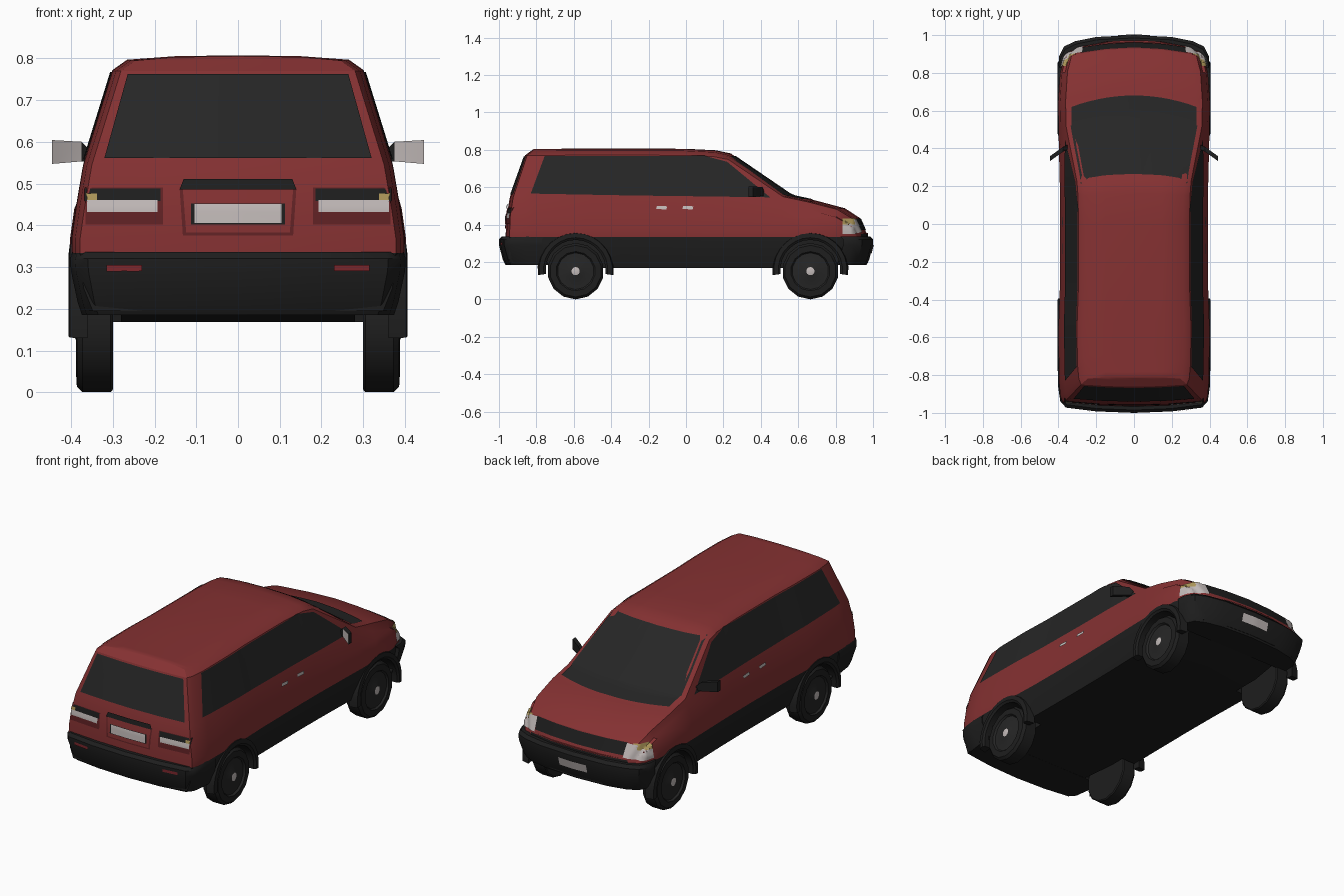
import bpy, bmesh, math
from mathutils import Vector, Matrix
from mathutils.bvhtree import BVHTree

if "Cube" in bpy.data.objects:
    bpy.data.objects.remove(bpy.data.objects["Cube"])


def material(name, r, g, b):
    m = bpy.data.materials.new(name)
    m.diffuse_color = (r, g, b, 1)
    m.use_nodes = True
    m.node_tree.nodes["Principled BSDF"].inputs["Base Color"].default_value = m.diffuse_color
    return m


RED = material("body red", .235, .031, .032)
DARK = material("dark red", .12, .016, .018)
BLACK = material("trim black", .013, .013, .013)
GLASS = material("window grey", .019, .019, .019)
SILVER = material("silver", .55, .50, .49)
AMBER = material("amber", .42, .31, .10)
LAMP = material("reflector red", .2, .02, .025)


def finish(name, bm, mats, angle=35):
    me = bpy.data.meshes.new(name)
    bm.to_mesh(me)
    ob = bpy.data.objects.new(name, me)
    bpy.context.collection.objects.link(ob)
    for m in mats:
        me.materials.append(m)
    if angle:
        smooth(ob, angle)
    return ob


def smooth(ob, angle):
    bpy.ops.object.select_all(action='DESELECT')
    ob.select_set(True)
    bpy.context.view_layer.objects.active = ob
    bpy.ops.object.shade_smooth_by_angle(angle=math.radians(angle))


def loft(bm, rings):
    rows = [[bm.verts.new(p) for p in r] for r in rings]
    n = len(rows[0])
    for a, b in zip(rows, rows[1:]):
        for i in range(n):
            bm.faces.new((a[i], a[(i + 1) % n], b[(i + 1) % n], b[i]))
    return rows


def lerp(table, t):
    for (a, u), (b, v) in zip(table, table[1:]):
        if t <= b:
            return u + (v - u) * max(0, (t - a) / (b - a))
    return table[-1][1]


# ---- body shell: cross-sections along the length ----
REAR = [(.15, -.965), (.33, -.965), (.5, -.957), (.56, -.937), (.765, -.868), (.807, -.81)]
BOW = [(-.3, 0), (.2, .02), (.57, .06), (.97, .05)]


def section(y, w, zt, rear=None, sx=1):
    zb = .168 if -.65 < y < .75 else .195
    zs = min(.545, zt - .045)
    x1 = w - .028
    zr = zs + (zt - zs) * .865
    rx = x1 - (zr - zs) * .31
    half = [(0, zb), (w - .03, zb), (w - .008, .25), (w, .333), (w, .37), (w - .01, .44),
            (x1, zs), (rx, zr), (rx - .035, zs + (zt - zs) * .96), (.15, zt - .002), (0, zt)]
    pts = []
    for x, z in half + [(-x, z) for x, z in half[-2:0:-1]]:
        z = min(z, zs) if abs(x) > x1 + .001 else z
        x *= sx
        q = (x / .39) ** 2
        yy = y - lerp(BOW, y) * q if rear is None else lerp(REAR, z) + rear + .022 * q
        pts.append((x, yy, z))
    return pts


stations = [(.965, .335, .355), (.93, .37, .435), (.85, .392, .487), (.7, .402, .527),
            (.57, .4, .555), (.24, .393, .78), (.16, .392, .797), (0, .391, .805),
            (-.35, .393, .807), (-.52, .399, .807)]
rings = [section(.972, .335, .355, sx=s) for s in (0, .5)]
rings += [section(*s) for s in stations]
rings += [section(-.9, w, .805, rear=d) for d, w in ((.12, .398), (.03, .39), (0, .378))]
rings += [section(-.9, .378, .805, rear=0, sx=s) for s in (.5, 0)]
body_bm = bmesh.new()
loft(body_bm, rings)
bmesh.ops.remove_doubles(body_bm, verts=body_bm.verts, dist=.0004)
bmesh.ops.recalc_face_normals(body_bm, faces=body_bm.faces)
for f in body_bm.faces:
    f.material_index = 0 if f.calc_center_median().z < .334 else 1
body = finish("body", body_bm, [BLACK, RED], 0)

# ---- bumpers: plan outline stacked in layers ----
targets = [body_bm]


def bumper(name, plan, s):
    bm = bmesh.new()
    outline = plan + [(-x, y) for x, y in plan[::-1] if x > 0]
    rings = []
    for z, k, dy in ((.185, .93, .035), (.215, .955, .02), (.29, .995, 0), (.32, 1, 0), (.336, .985, .015)):
        rings.append([(x * k, (y - dy) * s, z) for x, y in outline])
    rows = loft(bm, rings)
    bm.faces.new(rows[0])
    bm.faces.new(rows[-1])
    bmesh.ops.recalc_face_normals(bm, faces=bm.faces)
    targets.append(bm)
    return finish(name, bm, [BLACK])


bumper("front_bumper", [(0, 1), (.2, .99), (.31, .968), (.37, .94), (.396, .89), (.4, .84)], 1)
bumper("rear_bumper", [(0, 1), (.2, .992), (.36, .972), (.39, .94), (.402, .86), (.402, .77)], -1)

trees = [BVHTree.FromBMesh(b) for b in targets]


# ---- panels draped on the shell: corners given in the two axes across the ray ----
def panel(name, axis, side, corners, mat, off=.004, bow=0, n=10, m=5):
    a, b = [i for i in range(3) if i != axis]
    d = Vector((0, 0, 0))
    d[axis] = -side
    c = [Vector(p) for p in corners]
    bm = bmesh.new()
    grid = []
    for j in range(m + 1):
        row = []
        for i in range(n + 1):
            u, v = i / n, j / m
            p = (c[0].lerp(c[1], u)).lerp(c[3].lerp(c[2], u), v)
            o = Vector((0, 0, 0))
            o[a], o[b], o[axis] = p.x, p.y - bow * (p.x / .33) ** 2, 3 * side
            hits = [h for h in (t.ray_cast(o, d) for t in trees) if h[0]]
            if not hits:
                row.append(None)
                continue
            h = min(hits, key=lambda k: k[3])
            row.append(bm.verts.new(h[0] + (h[1] - d).normalized() * off))
        grid.append(row)
    for j in range(m):
        for i in range(n):
            q = (grid[j][i], grid[j][i + 1], grid[j + 1][i + 1], grid[j + 1][i])
            if all(q):
                f = bm.faces.new(q)
                f.normal_update()
                if f.normal.dot(d) > 0:
                    f.normal_flip()
    return finish(name, bm, [mat])


def rect(x0, x1, z0, z1):
    return [(x0, z0), (x1, z0), (x1, z1), (x0, z1)]


# windscreen, cowl, rear window
panel("windscreen", 1, 1, [(-.335, .557), (.335, .557), (.28, .765), (-.28, .765)], GLASS, n=14, m=8)
panel("cowl", 2, 1, rect(-.33, .33, .56, .68), GLASS, bow=.06, n=14)
panel("rear_window", 1, -1, [(-.32, .56), (.32, .56), (.264, .762), (-.264, .762)], GLASS, n=12, m=8)
# tailgate plate recess, handle and number plate
panel("plate_frame", 1, -1, [(-.132, .375), (.132, .375), (.14, .49), (-.14, .49)], DARK, .003)
panel("plate_recess", 1, -1, [(-.124, .382), (.124, .382), (.132, .485), (-.132, .485)], RED, .0045)
panel("plate_backing", 1, -1, rect(-.112, .112, .402, .452), BLACK, .006)
panel("rear_plate", 1, -1, rect(-.104, .104, .405, .45), SILVER, .0075)
panel("tailgate_handle", 1, -1, [(-.14, .485), (.14, .485), (.13, .51), (-.13, .51)], BLACK, .009)
# front grille and plate
panel("grille", 1, 1, [(-.27, .37), (.27, .37), (.28, .432), (-.28, .432)], BLACK, n=14)
panel("front_plate", 1, 1, rect(-.085, .085, .245, .29), SILVER)

for s, tag in ((1, "right"), (-1, "left")):
    def mx(pts):
        return [(s * x, z) for x, z in pts]
    # side windows
    panel("side_window_rear_" + tag, 0, s, [(-.83, .565), (-.3, .555), (-.3, .767), (-.755, .767)], GLASS)
    panel("side_window_middle_" + tag, 0, s, [(-.3, .555), (.1, .55), (.1, .767), (-.3, .767)], GLASS)
    panel("side_window_front_" + tag, 0, s, [(.1, .55), (.45, .545), (.22, .735), (.1, .767)], GLASS)
    for y in (-.13, .01):
        panel("door_handle_" + tag, 0, s, [(y - .03, .483), (y + .025, .48), (y + .03, .497), (y - .025, .5)],
              SILVER, .006, n=4, m=2)
    # tail lamps
    panel("tail_lamp_surround_" + tag, 1, -1, mx(rect(.18, .365, .402, .49)), DARK, .003)
    panel("tail_lamp_top_" + tag, 1, -1, mx(rect(.185, .365, .458, .488)), BLACK, .0045)
    panel("tail_lamp_" + tag, 1, -1, mx(rect(.192, .362, .432, .46)), SILVER, .006)
    panel("tail_indicator_" + tag, 1, -1, mx(rect(.338, .362, .46, .476)), AMBER, .006, n=3, m=2)
    panel("rear_reflector_" + tag, 1, -1, mx(rect(.23, .315, .29, .305)), LAMP, n=4, m=2)
    # headlamps wrapping round the corner
    panel("headlamp_" + tag, 1, 1, mx([(.27, .36), (.355, .352), (.355, .425), (.275, .43)]), SILVER, .005)
    panel("headlamp_side_" + tag, 0, s, rect(.835, .905, .35, .405), SILVER, .005)
    panel("front_indicator_" + tag, 0, s, rect(.835, .9, .4, .432), AMBER, .006)

    # door mirror
    bm = bmesh.new()
    shape = [(.35, .405, .55, .575), (.375, .395, .553, .6), (.445, .345, .547, .604)]
    rows = loft(bm, [[(s * x, y - .012, z0), (s * x, y + .014, z0), (s * x, y + .014, z1),
                      (s * x, y - .012, z1)] for x, y, z0, z1 in shape])
    bm.faces.new(rows[0])
    bm.faces.new(rows[-1])
    bmesh.ops.recalc_face_normals(bm, faces=bm.faces)
    for f in bm.faces:
        c = f.calc_center_median()
        f.material_index = 1 if f.normal.y < -.4 and abs(c.x) > .38 else 0
    finish("mirror_" + tag, bm, [BLACK, SILVER], 30)

    for y, end in ((.665, "front"), (-.59, "rear")):
        # wheel: tyre profile spun about the axle
        bm = bmesh.new()
        prof = [(.3, .0), (.3, .145), (.305, .151), (.372, .151), (.386, .138), (.388, .105),
                (.378, .098), (.382, .04), (.39, .022), (.39, 0)]
        seg = 14
        loft(bm, [[(s * x, y + r * math.sin(i * math.tau / seg), .151 - r * math.cos(i * math.tau / seg))
                   for i in range(seg)] for x, r in prof])
        bmesh.ops.remove_doubles(bm, verts=bm.verts, dist=.0003)
        bmesh.ops.recalc_face_normals(bm, faces=bm.faces)
        for f in bm.faces:
            c = f.calc_center_median()
            r = math.hypot(c.y - y, c.z - .151)
            f.material_index = 2 if abs(c.x) > .389 and r < .02 else 1 if abs(c.x) > .37 and r < .1 else 0
        finish(f"wheel_{end}_{tag}", bm, [BLACK, GLASS, SILVER])

        # wheel arch flare
        bm = bmesh.new()
        rings = []
        for i in range(15):
            t = math.radians(-8 + 196 * i / 14)
            rings.append([(s * x, y + r * math.cos(t), .158 + r * math.sin(t))
                          for x, r in ((.36, .16), (.398, .16), (.406, .172), (.403, .196), (.36, .204))])
        rows = loft(bm, rings)
        bm.faces.new(rows[0])
        bm.faces.new(rows[-1])
        bmesh.ops.recalc_face_normals(bm, faces=bm.faces)
        finish(f"arch_{end}_{tag}", bm, [BLACK])

        # wheel well cut into the body
        bm = bmesh.new()
        mat = Matrix.Translation((s * .39, y, .155)) @ Matrix.Rotation(math.pi / 2, 4, 'Y')
        bmesh.ops.create_cone(bm, cap_ends=True, segments=24, radius1=.163, radius2=.163, depth=.22, matrix=mat)
        cutter = finish("well_cutter", bm, [BLACK], 0)
        cutter.hide_render = True
        mod = body.modifiers.new("well", 'BOOLEAN')
        mod.operation, mod.solver, mod.object = 'DIFFERENCE', 'EXACT', cutter
        bpy.context.view_layer.objects.active = body
        bpy.ops.object.modifier_apply(modifier=mod.name)
        bpy.data.objects.remove(cutter)

smooth(body, 32)
